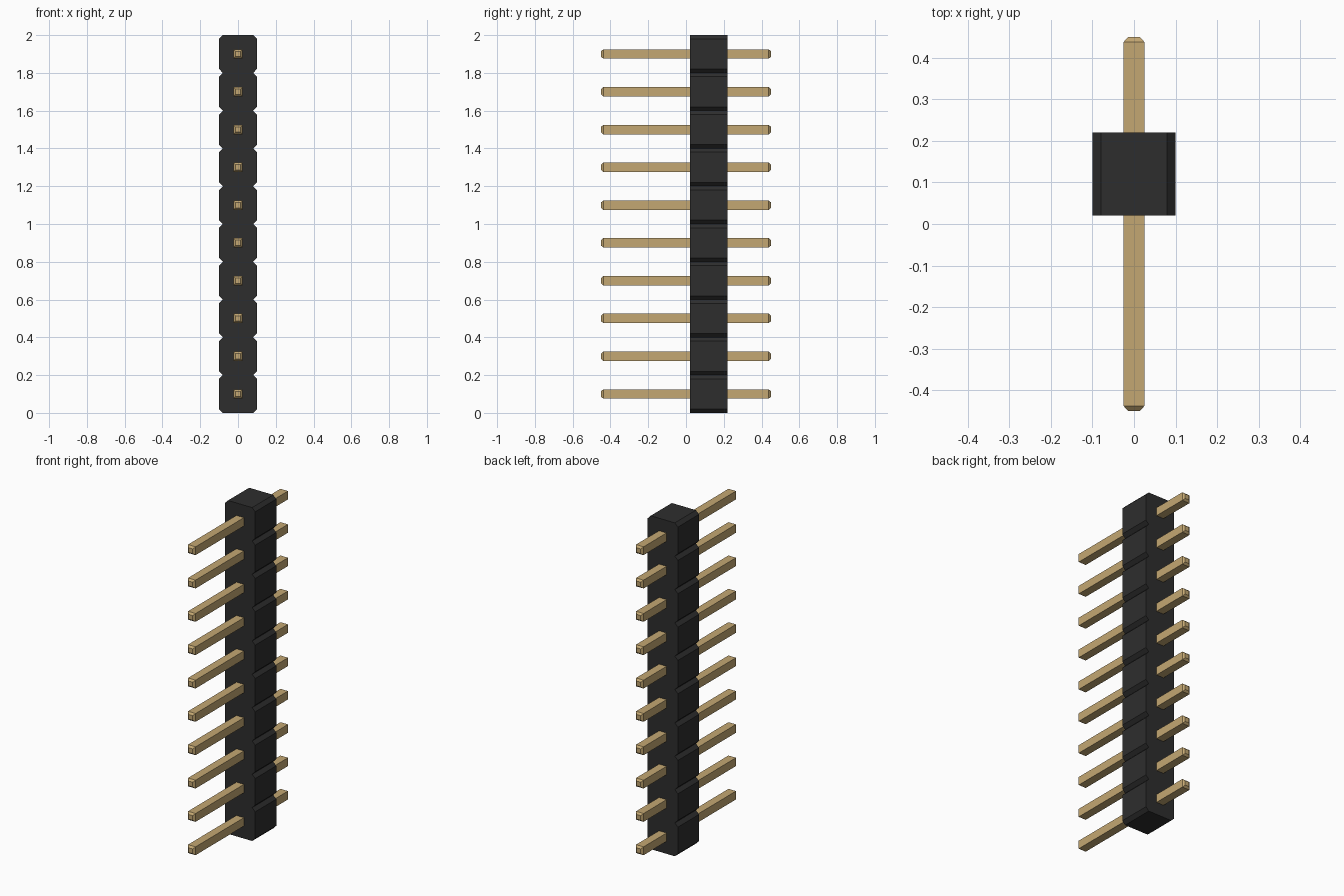
import bpy
import bmesh

if "Cube" in bpy.data.objects:
    bpy.data.objects.remove(bpy.data.objects["Cube"], do_unlink=True)

COUNT = 10          # number of pins
PITCH = 0.2         # spacing between pins
HALF = PITCH / 2
CHAMFER = 0.02


def make_material(name, colour):
    mat = bpy.data.materials.new(name)
    mat.use_nodes = True
    mat.diffuse_color = colour
    mat.node_tree.nodes["Principled BSDF"].inputs["Base Color"].default_value = colour
    return mat


def make_object(name, bm, mat):
    bmesh.ops.recalc_face_normals(bm, faces=bm.faces)
    mesh = bpy.data.meshes.new(name)
    bm.to_mesh(mesh)
    bm.free()
    mesh.materials.append(mat)
    obj = bpy.data.objects.new(name, mesh)
    bpy.context.scene.collection.objects.link(obj)
    return obj


black = make_material("black plastic", (0.027, 0.027, 0.027, 1))
gold = make_material("pale gold", (0.55, 0.39, 0.17, 1))

# Notched housing: one side outline, mirrored, extruded from front to back
side = []
for i in range(COUNT):
    z = i * PITCH
    side += [(HALF - CHAMFER, z), (HALF, z + CHAMFER), (HALF, z + PITCH - CHAMFER)]
side.append((HALF - CHAMFER, COUNT * PITCH))
outline = side + [(-x, z) for x, z in reversed(side)]

bm = bmesh.new()
face = bm.faces.new([bm.verts.new((x, 0.02, z)) for x, z in outline])
extruded = bmesh.ops.extrude_face_region(bm, geom=[face], use_keep_orig=True)
back = [v for v in extruded["geom"] if isinstance(v, bmesh.types.BMVert)]
bmesh.ops.translate(bm, vec=(0, PITCH, 0), verts=back)
make_object("housing", bm, black)


# Square pins with tapered tips, lofted through square sections along y
def make_pin(index):
    z = HALF + index * PITCH
    bm = bmesh.new()
    rings = []
    for y, r in ((-0.45, 0.014), (-0.438, 0.025), (0.438, 0.025), (0.45, 0.014)):
        corners = ((-r, -r), (r, -r), (r, r), (-r, r))
        rings.append([bm.verts.new((x, y, z + dz)) for x, dz in corners])
    for a, b in zip(rings, rings[1:]):
        for k in range(4):
            n = (k + 1) % 4
            bm.faces.new((a[k], a[n], b[n], b[k]))
    bm.faces.new(rings[0])
    bm.faces.new(rings[-1])
    make_object(f"pin_{index + 1}", bm, gold)


for i in range(COUNT):
    make_pin(i)
